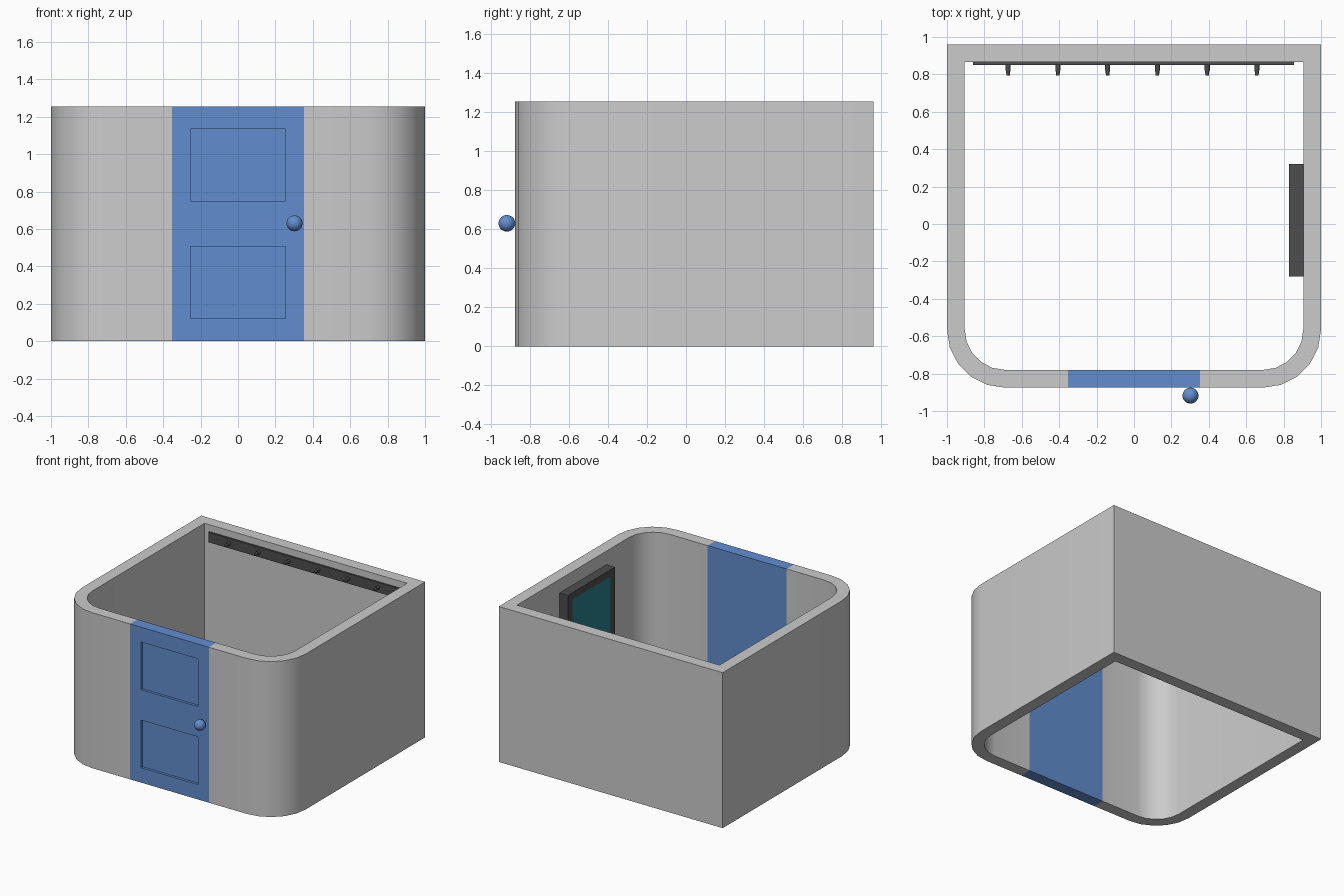
import bpy, bmesh, math
from mathutils import Matrix, Vector

if "Cube" in bpy.data.objects:
    bpy.data.objects.remove(bpy.data.objects["Cube"])

H = 1.255                       # wall height
T = 0.095                       # wall thickness
FRONT, BACK = -0.875, 0.96
DOOR = 0.352                    # half width of the door


def material(name, rgb):
    m = bpy.data.materials.new(name)
    m.diffuse_color = (*rgb, 1)
    m.use_nodes = True
    m.node_tree.nodes["Principled BSDF"].inputs["Base Color"].default_value = m.diffuse_color
    return m


BLUE = material("door_blue", (0.12, 0.27, 0.62))
DARK = material("dark_grey", (0.075, 0.075, 0.075))
TEAL = material("teal_glass", (0.02, 0.21, 0.27))


def finish(name, bm, mat=None, smooth=False):
    bmesh.ops.recalc_face_normals(bm, faces=bm.faces)
    me = bpy.data.meshes.new(name)
    bm.to_mesh(me)
    bm.free()
    if smooth:
        me.shade_smooth()
        me.set_sharp_from_angle(angle=math.radians(35))
    if mat:
        me.materials.append(mat)
    ob = bpy.data.objects.new(name, me)
    bpy.context.collection.objects.link(ob)
    return ob


def box_bm(lo, hi):
    lo, hi = Vector(lo), Vector(hi)
    bm = bmesh.new()
    bmesh.ops.create_cube(bm, size=1, matrix=Matrix.Translation((lo + hi) / 2)
                          @ Matrix.Diagonal((*(hi - lo), 1)))
    return bm


def box(name, lo, hi, mat=None):
    return finish(name, box_bm(lo, hi), mat)


# Walls: one strip running from door edge round to door edge
def half_profile(inset):
    r = 0.31
    cx, cy = 1 - r, FRONT + r
    pts = [(DOOR, FRONT + inset)]
    for i in range(6):
        a = math.radians(-90 + 18 * i)
        pts.append((cx + (r - inset) * math.cos(a), cy + (r - inset) * math.sin(a)))
    pts.append((1 - inset, BACK - inset))
    return pts + [(-x, y) for x, y in reversed(pts)]


bm = bmesh.new()
rings = []
for (ox, oy), (ix, iy) in zip(half_profile(0), half_profile(T)):
    rings.append([bm.verts.new(p) for p in
                  ((ox, oy, 0), (ox, oy, H), (ix, iy, H), (ix, iy, 0))])
for a, b in zip(rings, rings[1:]):
    for k in range(4):
        n = (k + 1) % 4
        bm.faces.new((a[k], a[n], b[n], b[k]))
bm.faces.new(rings[0])
bm.faces.new(rings[-1])
finish("walls", bm, smooth=True)

# Door with two recessed panels on the front
bm = box_bm((-DOOR, FRONT, 0), (DOOR, FRONT + T, H))
PX, PZ = 0.255, ((0.12, 0.505), (0.75, 1.135))
cuts = [((x, 0, 0), (1, 0, 0)) for x in (-PX, PX)]
cuts += [((0, 0, z), (0, 0, 1)) for pair in PZ for z in pair]
for co, no in cuts:
    bmesh.ops.bisect_plane(bm, geom=bm.verts[:] + bm.edges[:] + bm.faces[:],
                           plane_co=co, plane_no=no)
panels = []
for f in bm.faces:
    c = f.calc_center_median()
    if abs(c.y - FRONT) < 1e-4 and abs(c.x) < PX and any(a < c.z < b for a, b in PZ):
        panels.append(f)
sunk = bmesh.ops.extrude_discrete_faces(bm, faces=panels)["faces"]
bmesh.ops.translate(bm, vec=(0, 0.02, 0), verts=[v for f in sunk for v in f.verts])
finish("door", bm, BLUE)

# Door knob
bm = bmesh.new()
bmesh.ops.create_uvsphere(bm, u_segments=32, v_segments=16, radius=0.0425,
                          matrix=Matrix.Translation((0.302, -0.9175, 0.63)))
finish("door_knob", bm, BLUE, smooth=True)

# Hook rail on the back wall
box("hook_rail", (-0.86, 0.85, 1.12), (0.855, BACK - T, 1.20), DARK)
for i in range(6):
    bm = bmesh.new()
    for r1, r2, y0, y1 in ((0.014, 0.014, 0.85, 0.822), (0.012, 0.009, 0.822, 0.795)):
        m = (Matrix.Translation((-0.673 + 0.266 * i, (y0 + y1) / 2, 1.16))
             @ Matrix.Rotation(math.pi / 2, 4, 'X'))
        bmesh.ops.create_cone(bm, cap_ends=True, segments=12, radius1=r1, radius2=r2,
                              depth=y0 - y1, matrix=m)
    finish(f"hook_{i + 1}", bm, DARK, smooth=True)

# Framed mirror on the right wall
Y0, Y1, Z0, Z1, B = -0.28, 0.32, 0.25, 1.145, 0.055
X0, X1 = 0.83, 1 - T
box("mirror_frame_top", (X0, Y0, Z1 - B), (X1, Y1, Z1), DARK)
box("mirror_frame_bottom", (X0, Y0, Z0), (X1, Y1, Z0 + B), DARK)
box("mirror_frame_front", (X0, Y0, Z0 + B), (X1, Y0 + B, Z1 - B), DARK)
box("mirror_frame_back", (X0, Y1 - B, Z0 + B), (X1, Y1, Z1 - B), DARK)
box("mirror_glass", (X0 + 0.004, Y0 + B, Z0 + B), (X1, Y1 - B, Z1 - B), TEAL)
